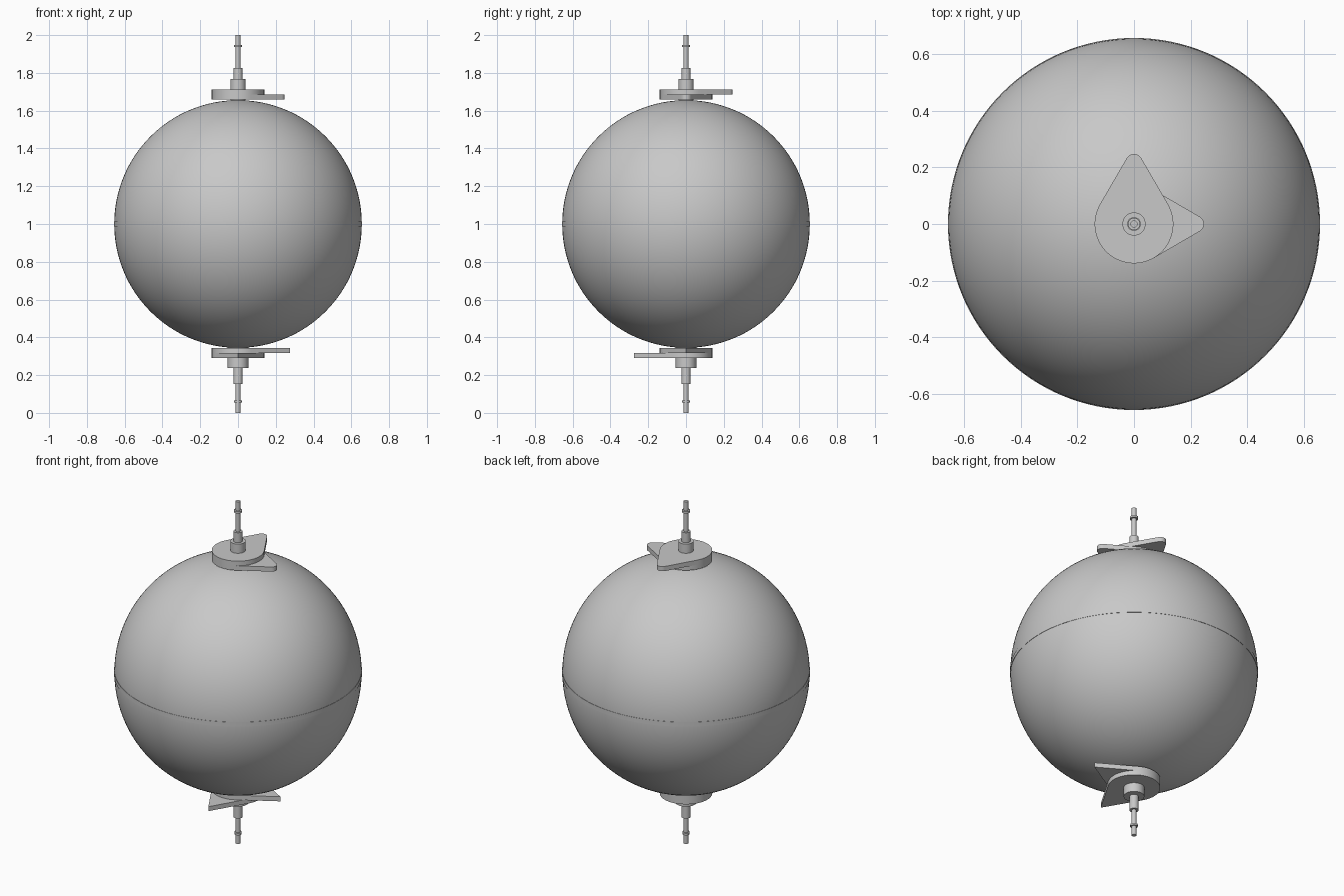
import bpy, bmesh, math
from mathutils import Matrix

cube = bpy.data.objects.get("Cube")
if cube:
    bpy.data.objects.remove(cube, do_unlink=True)

# Single flat grey for every part
grey = bpy.data.materials.new("plain grey")
grey.use_nodes = True
colour = (0.58, 0.58, 0.58, 1.0)
grey.diffuse_color = colour
grey.node_tree.nodes["Principled BSDF"].inputs["Base Color"].default_value = colour


def finish(bm, name, angle=30):
    bmesh.ops.remove_doubles(bm, verts=bm.verts, dist=1e-5)
    bmesh.ops.recalc_face_normals(bm, faces=bm.faces)
    mesh = bpy.data.meshes.new(name)
    bm.to_mesh(mesh)
    bm.free()
    mesh.materials.append(grey)
    ob = bpy.data.objects.new(name, mesh)
    bpy.context.collection.objects.link(ob)
    bpy.ops.object.select_all(action='DESELECT')
    ob.select_set(True)
    bpy.context.view_layer.objects.active = ob
    bpy.ops.object.shade_smooth_by_angle(angle=math.radians(angle))
    return ob


def lathe(name, profile, sides, angle=30):
    """Spin (radius, z) points around the z axis."""
    bm = bmesh.new()
    vs = [bm.verts.new((r, 0, z)) for r, z in profile]
    es = [bm.edges.new(p) for p in zip(vs, vs[1:])]
    bmesh.ops.spin(bm, geom=vs + es, cent=(0, 0, 0), axis=(0, 0, 1),
                   angle=2 * math.pi, steps=sides, use_duplicate=False)
    return finish(bm, name, angle)


def stepped_rod(name, steps, sides=32):
    """Stack of coaxial cylinders given as (radius, z_start, z_end)."""
    profile = [(0, steps[0][1])]
    for r, z0, z1 in steps:
        profile += [(r, z0), (r, z1)]
    profile.append((0, steps[-1][2]))
    return lathe(name, profile, sides)


def cam_plate(name, z0, z1, heading, reach, tip_r, disc_r=0.139):
    """Teardrop plate: a disc with a tangent nose pointing along heading."""
    d = reach - tip_r
    a = math.acos((disc_r - tip_r) / d)
    pts = []
    for i in range(49):
        t = a + (2 * math.pi - 2 * a) * i / 48
        pts.append((disc_r * math.cos(t), disc_r * math.sin(t)))
    n = 12 if tip_r else 0
    for i in range(n + 1):
        t = -a + 2 * a * i / n if n else 0
        pts.append((d + tip_r * math.cos(t), tip_r * math.sin(t)))
    bm = bmesh.new()
    face = bm.faces.new([bm.verts.new((x, y, z0)) for x, y in pts])
    out = bmesh.ops.extrude_face_region(bm, geom=[face], use_keep_orig=True)
    top = [v for v in out["geom"] if isinstance(v, bmesh.types.BMVert)]
    bmesh.ops.translate(bm, verts=top, vec=(0, 0, z1 - z0))
    bmesh.ops.rotate(bm, verts=bm.verts, cent=(0, 0, 0),
                     matrix=Matrix.Rotation(math.radians(heading), 3, 'Z'))
    return finish(bm, name)


# Ball
R = 0.6555
N = 64
lathe("ball", [(R * math.sin(math.pi * i / N), 1 + R * math.cos(math.pi * i / N))
               for i in range(N + 1)], 128)

# Thin raised belt on the equator
lathe("equator_belt", [(0.650, 0.987), (0.657, 0.987), (0.657, 1.013),
                       (0.650, 1.013), (0.650, 0.987)], 128)

# Upper pair of rounded nose plates, one toward +x and one toward +y
cam_plate("upper_plate_side", 1.659, 1.686, 0, 0.247, 0.03)
cam_plate("upper_plate_back", 1.686, 1.713, 90, 0.247, 0.03)

# Lower pair of pointed nose plates, one toward +x and one toward -y
cam_plate("lower_plate_side", 0.317, 0.344, 0, 0.274, 0.0)
cam_plate("lower_plate_front", 0.291, 0.317, -90, 0.274, 0.0)

# Stepped shafts with a small collar near each end
stepped_rod("upper_shaft", [(0.041, 1.64, 1.767), (0.024, 1.767, 1.825),
                            (0.0125, 1.825, 2.0)])
stepped_rod("upper_collar", [(0.022, 1.936, 1.948)], 16)
stepped_rod("lower_shaft", [(0.0125, 0.0, 0.154), (0.024, 0.154, 0.238),
                            (0.055, 0.238, 0.36)])
stepped_rod("lower_collar", [(0.020, 0.054, 0.066)], 16)
